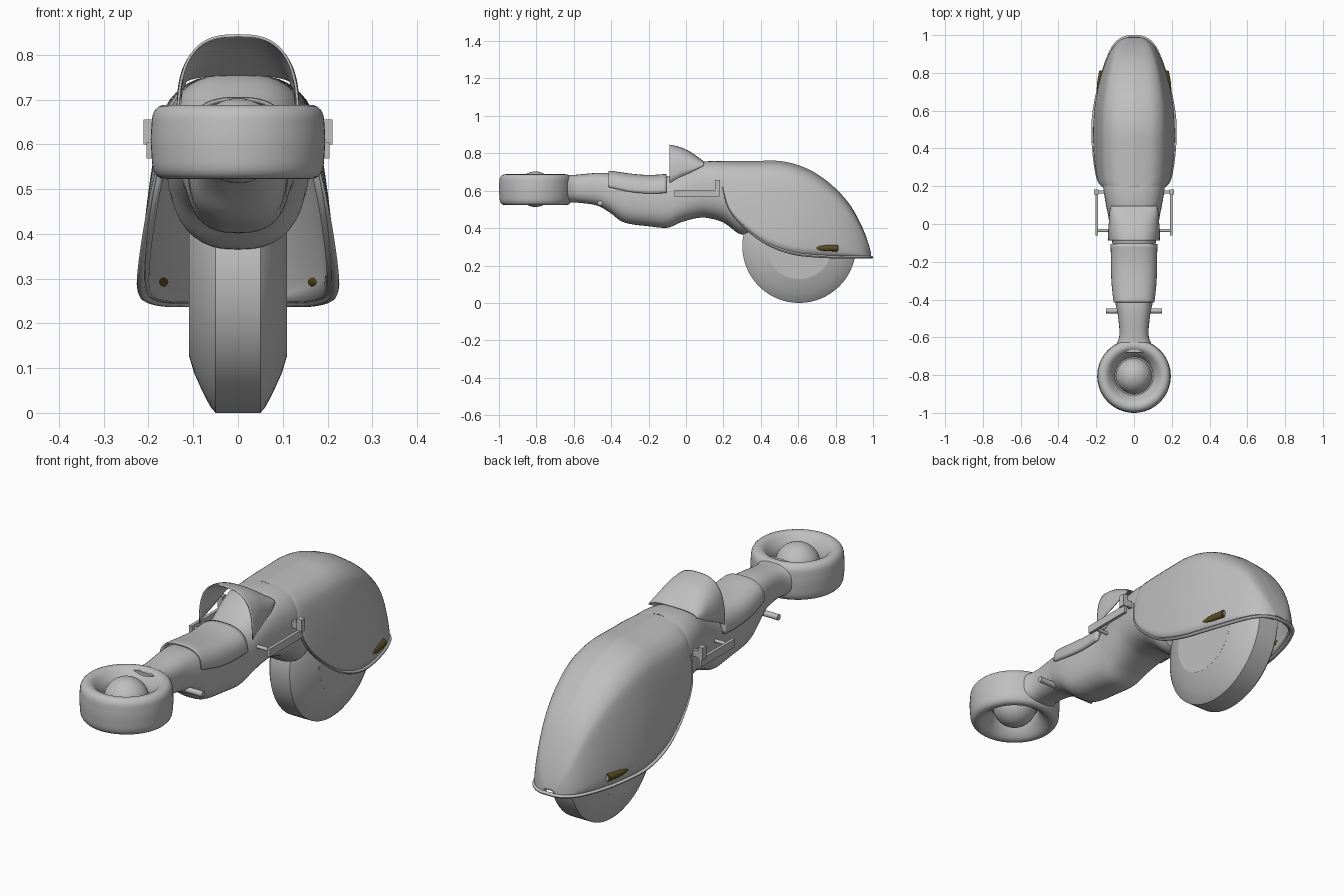
import bpy, bmesh, math
from mathutils import Vector

if "Cube" in bpy.data.objects:
    bpy.data.objects.remove(bpy.data.objects["Cube"])


def material(name, rgb):
    m = bpy.data.materials.new(name)
    m.diffuse_color = (*rgb, 1)
    m.use_nodes = True
    m.node_tree.nodes["Principled BSDF"].inputs["Base Color"].default_value = m.diffuse_color
    return m


GREY = material("light grey", (0.52, 0.52, 0.52))
BRONZE = material("dark bronze", (0.11, 0.075, 0.018))


def smooth(rows, k=4):
    """Catmull-Rom resampling of a list of tuples."""
    out = []
    for i in range(len(rows) - 1):
        p0, p1, p2 = rows[max(i - 1, 0)], rows[i], rows[i + 1]
        p3 = rows[min(i + 2, len(rows) - 1)]
        for s in range(k):
            t = s / k
            out.append(tuple(
                0.5 * (2 * b + (c - a) * t + (2 * a - 5 * b + 4 * c - d) * t * t
                       + (3 * b - a - 3 * c + d) * t ** 3)
                for a, b, c, d in zip(p0, p1, p2, p3)))
    return out + [rows[-1]]


def finish(name, bm, mat, angle=40):
    me = bpy.data.meshes.new(name)
    bm.to_mesh(me)
    bm.free()
    ob = bpy.data.objects.new(name, me)
    bpy.context.collection.objects.link(ob)
    me.materials.append(mat)
    bpy.ops.object.select_all(action='DESELECT')
    ob.select_set(True)
    bpy.context.view_layer.objects.active = ob
    bpy.ops.object.shade_smooth_by_angle(angle=math.radians(angle))
    return ob


def skin(name, rows, mat=GREY, ring=False, loop=False, caps=False, angle=40):
    """Bridge equal-length rows of points into a surface."""
    bm = bmesh.new()
    vs = [[bm.verts.new(p) for p in r] for r in rows]
    n, m = len(vs), len(vs[0])
    for i in range(n if loop else n - 1):
        for j in range(m if ring else m - 1):
            a, b = vs[i], vs[(i + 1) % n]
            bm.faces.new((a[j], a[(j + 1) % m], b[(j + 1) % m], b[j]))
    if caps:
        bm.faces.new(vs[0])
        bm.faces.new(vs[-1])
    if ring or loop:
        bmesh.ops.recalc_face_normals(bm, faces=bm.faces)
    return finish(name, bm, mat, angle)


def spow(v, e):
    return math.copysign(abs(v) ** e, v)


def oval(y, zb, zt, w, n=2.6, seg=40):
    c, h = (zb + zt) / 2, (zt - zb) / 2
    return [(w * spow(math.cos(a), 2 / n), y, c + h * spow(math.sin(a), 2 / n))
            for a in (2 * math.pi * i / seg for i in range(seg))]


def arch(y, zb, zt, w, n=2.8, seg=32):
    return [(-w * spow(math.cos(a), 2 / n), y, zb + (zt - zb) * abs(math.sin(a)) ** (2 / n))
            for a in (math.pi * i / seg for i in range(seg + 1))]


def shell(ob, thick):
    mod = ob.modifiers.new("thickness", 'SOLIDIFY')
    mod.thickness = thick
    mod.offset = -1


def rod(name, a, b, r0, r1=None, mat=GREY, seg=20):
    a, b = Vector(a), Vector(b)
    bm = bmesh.new()
    bmesh.ops.create_cone(bm, cap_ends=True, segments=seg, radius1=r0,
                          radius2=r0 if r1 is None else r1, depth=(b - a).length)
    q = (b - a).to_track_quat('Z', 'Y')
    bm.transform(q.to_matrix().to_4x4())
    bmesh.ops.translate(bm, verts=bm.verts, vec=(a + b) / 2)
    return finish(name, bm, mat)


def box(name, lo, hi):
    bm = bmesh.new()
    bmesh.ops.create_cube(bm, size=1)
    for v in bm.verts:
        v.co = [l + (c + 0.5) * (h - l) for c, l, h in zip(v.co, lo, hi)]
    bmesh.ops.recalc_face_normals(bm, faces=bm.faces)
    return finish(name, bm, GREY)


# Rear wheel: profile (half width, radius) turned about the axle
half = [(0.11, 0.0), (0.11, 0.175), (0.098, 0.215), (0.08, 0.255), (0.062, 0.29), (0.05, 0.304)]
prof = half[1:] + [(-x, r) for x, r in reversed(half[1:])]
skin("rear_wheel", [[(x, 0.605 + r * math.cos(a), 0.304 + r * math.sin(a)) for x, r in prof]
                    for a in (2 * math.pi * i / 64 for i in range(64))], loop=True)
for s in (-1, 1):
    rod("wheel_hub_disc", (s * 0.10, 0.605, 0.304), (s * 0.11, 0.605, 0.304), 0.176, seg=64)

# Front ring: closed section (radius, height) turned about the vertical
sec = [(0.193, 0.575), (0.195, 0.61), (0.193, 0.645), (0.19, 0.668), (0.178, 0.684),
       (0.160, 0.688), (0.142, 0.682), (0.122, 0.66), (0.106, 0.635), (0.10, 0.606)]
sec += [(0.106, 0.575), (0.122, 0.55), (0.142, 0.53), (0.16, 0.523), (0.178, 0.527), (0.19, 0.545)]
sec = smooth(sec + sec[:1], 2)[:-1]
skin("front_ring", [[(r * math.cos(a), -0.805 + r * math.sin(a), z) for r, z in sec]
                    for a in (2 * math.pi * i / 64 for i in range(64))], ring=True, loop=True)
bm = bmesh.new()
bmesh.ops.create_uvsphere(bm, u_segments=40, v_segments=24, radius=0.095)
bmesh.ops.translate(bm, verts=bm.verts, vec=(0, -0.805, 0.608))
finish("ring_core", bm, GREY)
rod("core_mount", (0, -0.805, 0.596), (0, -0.805, 0.616), 0.104, seg=48)

# Main frame: neck, belly and shoulders as one loft (y, bottom, top, half width)
frame = [(-0.68, .54, .68, .115), (-0.63, .537, .683, .09), (-0.58, .536, .686, .077),
         (-0.48, .522, .695, .086), (-0.41, .485, .694, .10), (-0.33, .43, .682, .11),
         (-0.2, .41, .672, .112), (-0.1, .402, .675, .115), (-0.03, .43, .70, .125),
         (0.05, .452, .742, .138), (0.11, .455, .757, .15), (0.2, .43, .757, .163),
         (0.28, .372, .745, .155), (0.33, .365, .73, .14)]
skin("frame", [oval(*r) for r in smooth(frame)], ring=True, caps=True)

# Rear fender: arch sections (y, bottom, top, half width) with one shared flank shape
PROF = smooth([(0, .94), (.07, 1), (.3, .975), (.56, .9), (.8, .79), (.9, .67), (.97, .43), (1, 0)], 8)


def flank(t):
    for (a, fa), (b, fb) in zip(PROF, PROF[1:]):
        if t <= b:
            return fa + (fb - fa) * (t - a) / (b - a)
    return 0.0


def fender_section(y, zb, zt, w, seg=22):
    t0 = max(0.0, (zb - 0.24) / (zt - 0.24))
    side = []
    for i in range(seg + 1):
        t = 1 - (1 - t0) * (1 - i / seg) ** 2
        side.append((w * flank(t), y, 0.24 + t * (zt - 0.24)))
    return [(-x, y, z) for x, y, z in side] + side[-2::-1]


fender = smooth([(0.195, .62, .76, .195), (0.225, .51, .76, .206), (0.29, .425, .76, .212),
                 (0.4, .335, .76, .216), (0.5, .287, .759, .216), (0.6, .26, .737, .211),
                 (0.7, .25, .69, .195), (0.8, .245, .612, .17), (0.88, .244, .52, .141),
                 (0.94, .244, .41, .108), (0.975, .244, .32, .07), (0.99, .244, .262, .03)])
sections = [fender_section(*r) for r in fender]
shell(skin("fender", sections, angle=50), 0.018)

# Rolled lip along the fender's lower edge
path = [s[0] for s in sections] + [s[-1] for s in reversed(sections)]
lip_rows = []
for i, p in enumerate(path):
    d = Vector(path[min(i + 1, len(path) - 1)]) - Vector(path[max(i - 1, 0)])
    side = d.cross(Vector((0, 0, 1))).normalized()
    up = side.cross(d).normalized()
    r = 0.003 + 0.007 * min(1, max(0, (p[1] - 0.2) / 0.3))
    lip_rows.append([Vector(p) + r * (math.cos(a) * side + 0.8 * math.sin(a) * up)
                     for a in (math.pi * k / 5 for k in range(10))])
skin("fender_lip", lip_rows, ring=True, caps=True)

# Seat pad saddling the frame
seat = smooth([(-0.415, .622, .70, .106), (-0.40, .616, .706, .11), (-0.3, .594, .692, .12),
               (-0.2, .585, .684, .122), (-0.105, .588, .69, .124)])
shell(skin("seat", [arch(*r, 2.6) for r in seat]), 0.02)

# Windscreen collar opening forward
screen = smooth([(-0.087, .64, .846, .137), (-0.04, .668, .836, .137), (0.01, .69, .816, .133),
                 (0.06, .715, .783, .13), (0.095, .735, .757, .122)])
shell(skin("windscreen", [arch(*r) for r in screen]), 0.006)

# Paired fittings
for s in (-1, 1):
    rod("front_peg", (s * 0.06, -0.46, 0.535), (s * 0.147, -0.46, 0.535), 0.013)
    xs = sorted((s * 0.190, s * 0.204))
    box("side_bar", (xs[0], -0.062, 0.568), (xs[1], 0.178, 0.604))
    rod("bar_front_peg", (s * 0.10, -0.035, 0.585), (s * 0.2, -0.035, 0.585), 0.008)
    xs = sorted((s * 0.187, s * 0.211))
    box("bar_post", (xs[0], 0.155, 0.60), (xs[1], 0.182, 0.656))
    xs = sorted((s * 0.14, s * 0.19))
    box("bar_bracket", (xs[0], 0.162, 0.605), (xs[1], 0.178, 0.635))

    # Bullet-shaped exhaust with a pale end cap
    a, b = Vector((s * 0.19, 0.68, 0.293)), Vector((s * 0.168, 0.81, 0.293))
    steps = [(0, .004), (.12, .009), (.3, .014), (.55, .017), (1, .017)]
    rows = [[a.lerp(b, t) + Vector((r * math.cos(k * math.pi / 10), 0, r * math.sin(k * math.pi / 10)))
             for k in range(20)] for t, r in steps]
    skin("exhaust", rows, BRONZE, ring=True, caps=True)
    rod("exhaust_cap", b, b + (b - a).normalized() * 0.003, 0.012)
